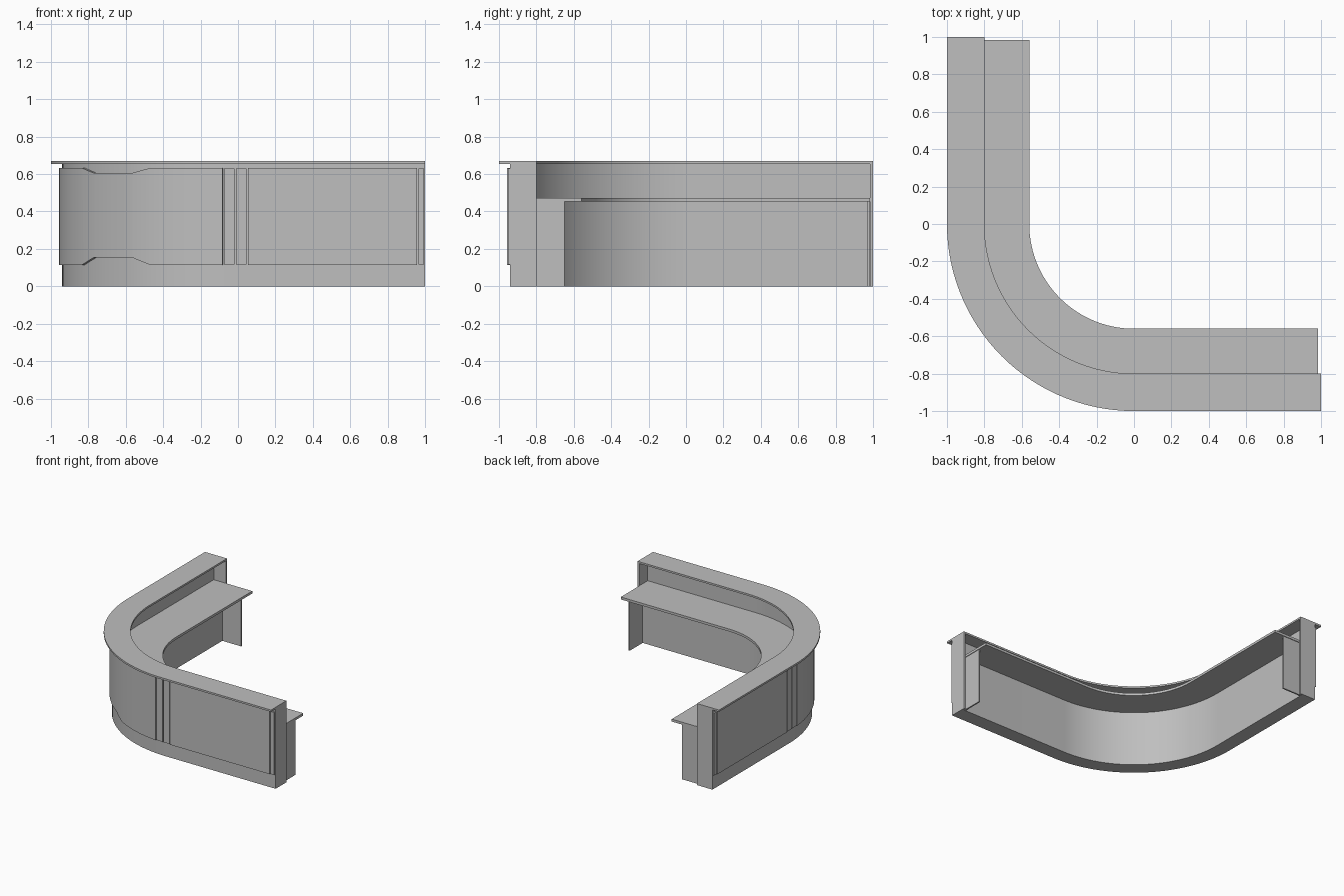
import bpy, bmesh, math

old = bpy.data.objects.get("Cube")
if old:
    bpy.data.objects.remove(old, do_unlink=True)

grey = bpy.data.materials.new("light_grey")
grey.use_nodes = True
grey.diffuse_color = (0.52, 0.52, 0.52, 1)
grey.node_tree.nodes["Principled BSDF"].inputs["Base Color"].default_value = (0.52, 0.52, 0.52, 1)


def place(r, s):
    """Plan position at radius r: s < 0 side arm, 0..90 degrees of bend, s > 90 front arm."""
    if s < 0:
        return -r, -s
    if s > 90:
        return s - 90, -r
    a = math.radians(s)
    return -r * math.cos(a), -r * math.sin(a)


def sweep(name, profile, start, end, extra=()):
    """Sweep a closed (radius, z) profile along the counter; profile may depend on s."""
    shape = profile if callable(profile) else (lambda s: profile)
    inner = [s for s in set(range(0, 91, 3)) | set(extra) if start < s < end]
    stations = [start] + sorted(inner) + [end]
    bm = bmesh.new()
    rings = [[bm.verts.new((*place(r, s), z)) for r, z in shape(s)] for s in stations]
    n = len(rings[0])
    for p, q in zip(rings, rings[1:]):
        for i in range(n):
            j = (i + 1) % n
            bm.faces.new((p[i], p[j], q[j], q[i]))
    bm.faces.new(rings[0])
    bm.faces.new(rings[-1])
    bmesh.ops.recalc_face_normals(bm, faces=bm.faces)
    mesh = bpy.data.meshes.new(name)
    bm.to_mesh(mesh)
    bm.free()
    mesh.materials.append(grey)
    obj = bpy.data.objects.new(name, mesh)
    bpy.context.collection.objects.link(obj)
    bpy.ops.object.select_all(action="DESELECT")
    obj.select_set(True)
    bpy.context.view_layer.objects.active = obj
    bpy.ops.object.shade_smooth_by_angle(angle=math.radians(30))
    return obj


def rect(r0, r1, z0, z1):
    return [(r0, z0), (r1, z0), (r1, z1), (r0, z1)]


def both_ends(name, profile, start, end):
    """The same piece on the front arm and mirrored onto the side arm."""
    sweep(name + "_front", profile, start, end)
    sweep(name + "_side", profile, 90 - end, 90 - start)


# Main wall: deep below the desk, thin above it
sweep("counter_wall", [(0.82, 0), (0.94, 0), (0.94, 0.655), (0.91, 0.655),
                       (0.91, 0.46), (0.82, 0.46)], -0.985, 90.985)

# Horizontal surfaces
sweep("counter_top", rect(0.8, 1.0, 0.655, 0.67), -1, 91)
sweep("work_desk", rect(0.56, 0.912, 0.452, 0.472), -0.985, 90.985)

# End panels
both_ends("end_panel", rect(0.8, 0.94, 0, 0.655), 90.985, 91)
both_ends("desk_support", rect(0.65, 0.82, 0, 0.452), 90.968, 90.98)


# Curved facing panel, narrowing in height at the middle of the bend
def curved_facing(s):
    t = min(1, max(0, (15.5 - abs(s - 45)) / 7))
    return rect(0.935, 0.957, 0.115 + 0.04 * t, 0.632 - 0.027 * t)


sweep("curved_facing", curved_facing, 4.95, 85.05, (29.5, 36.5, 53.5, 60.5))

# Flat facings and trim strips, separated by narrow seams
facing = rect(0.935, 0.957, 0.115, 0.632)
strip = rect(0.935, 0.953, 0.117, 0.63)
both_ends("bend_strip", strip, 85.45, 88.9)
both_ends("joint_strip", strip, 89.3, 90.045)
both_ends("long_facing", facing, 90.053, 90.957)
both_ends("end_strip", strip, 90.965, 90.995)
